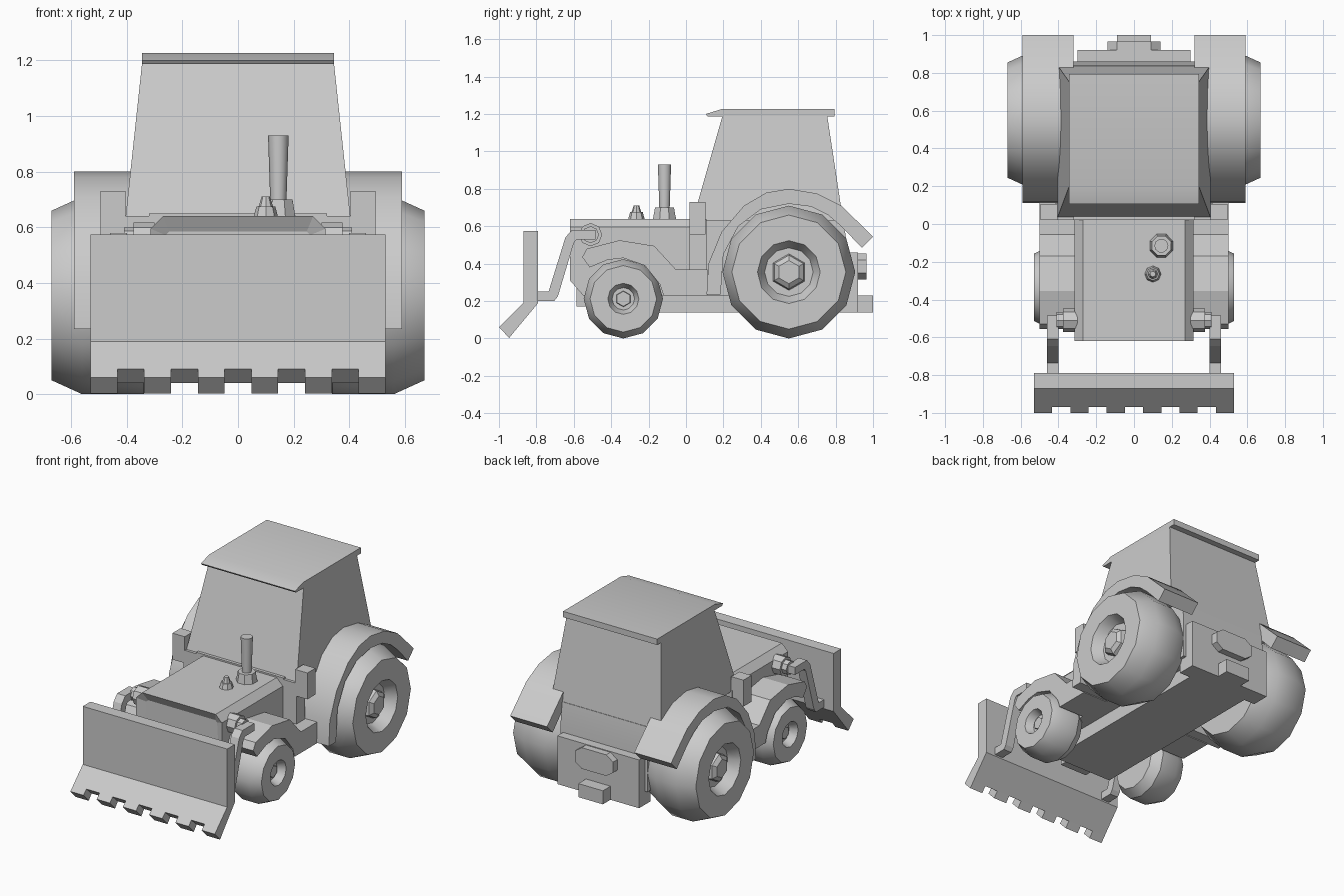
import bpy, bmesh, math
from mathutils import Vector

if "Cube" in bpy.data.objects:
    bpy.data.objects.remove(bpy.data.objects["Cube"])

grey = bpy.data.materials.new("plain_grey")
grey.diffuse_color = (0.6, 0.6, 0.6, 1)
grey.use_nodes = True
grey.node_tree.nodes["Principled BSDF"].inputs["Base Color"].default_value = grey.diffuse_color


def finish(name, bm, mirror=False, angle=20):
    bmesh.ops.recalc_face_normals(bm, faces=bm.faces)
    me = bpy.data.meshes.new(name)
    bm.to_mesh(me)
    bm.free()
    me.materials.append(grey)
    for p in me.polygons:
        p.use_smooth = True
    me.set_sharp_from_angle(angle=math.radians(angle))
    ob = bpy.data.objects.new(name, me)
    bpy.context.collection.objects.link(ob)
    if mirror:
        ob.modifiers.new("mirror", 'MIRROR').use_mirror_merge = False
    return ob


def loft(bm, a, b):
    """Closed solid between two matching rings of points."""
    va = [bm.verts.new(p) for p in a]
    vb = [bm.verts.new(p) for p in b]
    n = len(va)
    bm.faces.new(va)
    bm.faces.new(vb[::-1])
    for i in range(n):
        bm.faces.new((va[i], va[(i + 1) % n], vb[(i + 1) % n], vb[i]))


def extrude(name, pts, x0, x1, mirror=False, angle=20):
    """Side profile in (y, z) extruded along x."""
    bm = bmesh.new()
    loft(bm, [(x0, y, z) for y, z in pts], [(x1, y, z) for y, z in pts])
    return finish(name, bm, mirror, angle)


def box(name, x0, x1, y0, y1, z0, z1, mirror=False):
    return extrude(name, [(y0, z0), (y1, z0), (y1, z1), (y0, z1)], x0, x1, mirror)


def lathe(name, prof, centre, axis, sides, mirror=False, angle=20, turn=0.0):
    """Revolve (position along axis, radius) pairs; both ends are capped."""
    bm = bmesh.new()
    rings = []
    for t, r in prof:
        ring = []
        for i in range(sides):
            a = 2 * math.pi * i / sides + turn
            c, s = r * math.cos(a), r * math.sin(a)
            off = Vector((t, s, c)) if axis == 'x' else Vector((c, s, t))
            ring.append(bm.verts.new(Vector(centre) + off))
        rings.append(ring)
    for a, b in zip(rings, rings[1:]):
        for i in range(sides):
            j = (i + 1) % sides
            bm.faces.new((a[i], a[j], b[j], b[i]))
    bm.faces.new(rings[0])
    bm.faces.new(rings[-1])
    return finish(name, bm, mirror, angle)


# Hood with chamfered top edges and a recessed grille
bm = bmesh.new()
hood = [(-.55, .23), (-.62, .31), (-.62, .64), (.06, .64), (.06, .23)]
loft(bm, [(-.315, y, z) for y, z in hood], [(.315, y, z) for y, z in hood])
edges = [e for e in bm.edges if all(v.co.z > .63 for v in e.verts)
         and abs(e.verts[0].co.x - e.verts[1].co.x) < .01]
bmesh.ops.bevel(bm, geom=edges, offset=.045, segments=1, affect='EDGES')
bm.normal_update()
front = [f for f in bm.faces if all(abs(v.co.y + .62) < .001 for v in f.verts)]
bmesh.ops.inset_region(bm, faces=front, thickness=.06)
bmesh.ops.translate(bm, verts=list(front[0].verts), vec=(0, .03, 0))
finish("hood", bm)

# Chassis, rear body and hitches
box("chassis_rail", -.22, .22, -.5, .9, .14, .235)
extrude("lower_body", [(.02, .23), (.86, .23), (.86, .5), (.84, .65), (.02, .65)], -.32, .32)
box("rear_plate", -.30, .30, .80, .92, .14, .46)
box("rear_hitch", -.09, .09, .84, 1.0, .14, .23)
box("front_hitch", -.1, .1, -.585, -.48, .17, .27)
bm = bmesh.new()
octagon = [(-.14, .35), (-.09, .315), (.09, .315), (.14, .35),
           (.14, .42), (.09, .455), (-.09, .455), (-.14, .42)]
loft(bm, [(x, .9, z) for x, z in octagon], [(x, .965, z) for x, z in octagon])
finish("rear_badge_plate", bm)

# Cab and roof
bm = bmesh.new()
loft(bm, [(-.405, .035, .63), (.405, .035, .63), (.405, .84, .63), (-.405, .84, .63)],
     [(-.345, .195, 1.19), (.345, .195, 1.19), (.345, .755, 1.19), (-.345, .755, 1.19)])
finish("cab", bm)
extrude("roof", [(.105, 1.2), (.115, 1.187), (.795, 1.187), (.795, 1.226), (.19, 1.226)],
        -.345, .345)

# Front fenders running back into the side steps
extrude("front_fender_step",
        [(-.555, .435), (-.53, .48), (-.355, .525), (-.17, .495), (-.055, .37), (.115, .37),
         (.115, .23), (-.12, .23), (-.14, .29), (-.22, .39), (-.335, .43), (-.42, .42),
         (-.515, .38)], .30, .50, True)
box("step_post", .30, .415, .02, .11, .36, .64, True)
box("side_lamp", .405, .495, .02, .105, .555, .73, True)

# Rear fenders
extrude("rear_fender",
        [(.11, .235), (.12, .40), (.19, .57), (.31, .71), (.43, .78), (.55, .80), (.70, .775),
         (.83, .71), (1.0, .545), (.94, .485), (.83, .60), (.76, .66), (.67, .705), (.55, .72),
         (.40, .69), (.28, .60), (.20, .45), (.185, .235)], .32, .59, True, 32)

# Wheels with recessed centres and hub nuts
lathe("rear_wheel", [(.30, .30), (.41, .355), (.56, .355), (.67, .305), (.67, .168),
                     (.60, .13)], (0, .55, .355), 'x', 12, True, 32)
lathe("rear_hub", [(.59, .10), (.63, .09), (.65, .062)], (0, .55, .355), 'x', 6, True)
lathe("front_wheel", [(.28, .17), (.34, .212), (.46, .212), (.53, .178), (.53, .083),
                      (.48, .06)], (0, -.335, .212), 'x', 12, True, 32)
lathe("front_hub", [(.47, .045), (.495, .04)], (0, -.335, .212), 'x', 6, True)

# Exhaust stack and filler cap
lathe("exhaust_base", [(.63, .068), (.70, .055)], (.145, -.115, 0), 'z', 8, turn=.39)
lathe("exhaust_pipe", [(.69, .029), (.93, .037)], (.145, -.115, 0), 'z', 10, angle=40)
lathe("filler_cap", [(.63, .046), (.675, .034), (.675, .026), (.71, .015)],
      (.10, -.265, 0), 'z', 8)

# Blade with teeth along the slanted lip
extrude("blade", [(-.87, .575), (-.79, .575), (-.79, .19), (-.915, .04), (-.97, .09),
                  (-.87, .19)], -.53, .53)
pitch = 1.06 / 11
for i in range(6):
    x = -.53 + 2 * i * pitch
    extrude("blade_tooth", [(-.915, .04), (-.945, .003), (-1.0, .06), (-.97, .09)],
            x, x + pitch)

# Lifting arms and pivots
extrude("blade_arm", [(-.80, .25), (-.735, .25), (-.645, .54), (-.61, .58), (-.485, .58),
                      (-.485, .53), (-.585, .53), (-.60, .51), (-.685, .225), (-.705, .20),
                      (-.80, .20)], .40, .46, True)
lathe("arm_pivot", [(.30, .062), (.375, .062), (.375, .045), (.41, .045)],
      (0, -.51, .555), 'x', 8, True)
